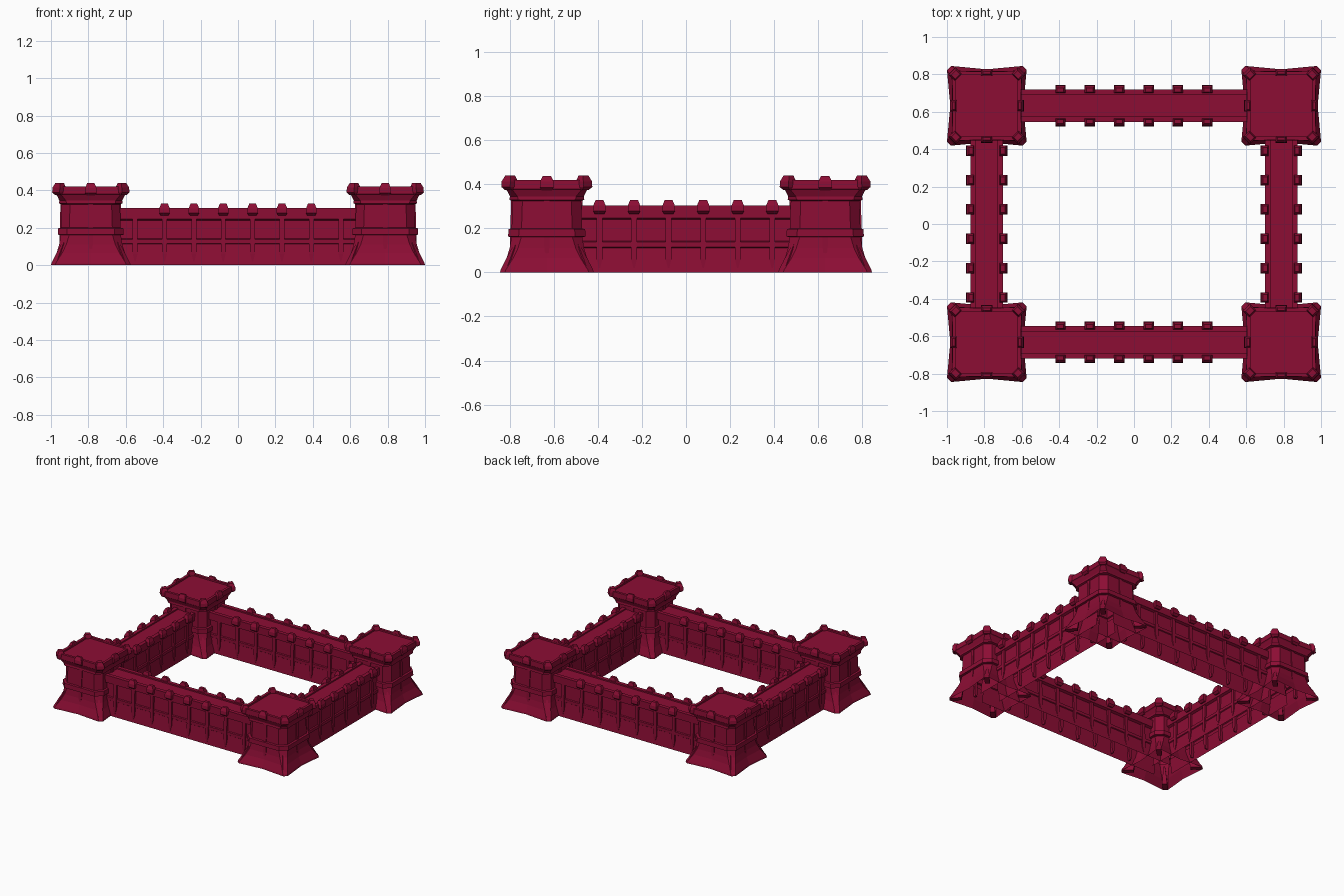
import bpy, bmesh
from math import pi
from mathutils import Matrix

default = bpy.data.objects.get("Cube")
if default:
    bpy.data.objects.remove(default, do_unlink=True)

# Single material
crimson = bpy.data.materials.new("crimson_stone")
colour = (0.262, 0.004, 0.034, 1)
crimson.use_nodes = True
crimson.diffuse_color = colour
crimson.node_tree.nodes["Principled BSDF"].inputs["Base Color"].default_value = colour


def turn(angle):
    return Matrix.Rotation(angle, 4, "Z")


def loft(bm, rings, matrix=Matrix(), caps=(True, True)):
    """Skin a stack of point rings, optionally closing the ends."""
    rows = [[bm.verts.new(matrix @ Matrix.Translation(p).to_translation()) for p in r] for r in rings]
    for a, b in zip(rows, rows[1:]):
        for i in range(len(a)):
            j = (i + 1) % len(a)
            bm.faces.new((a[i], a[j], b[j], b[i]))
    if caps[0]:
        bm.faces.new(rows[0][::-1])
    if caps[1]:
        bm.faces.new(rows[-1])


def tower_ring(z, half, chamfer, middle):
    """Square with chamfered corners and movable edge midpoints."""
    corner = [(middle, 0), (half, half - chamfer), (half - chamfer, half)]
    ring = []
    for k in range(4):
        for x, y in corner:
            for _ in range(k):
                x, y = -y, x
            ring.append((x, y, z))
    return ring


def block(bm, levels, matrix):
    """Tapered block facing +x; each level is z, width, inner x, outer x."""
    loft(bm, [[(a, -w / 2, z), (b, -w / 2, z), (b, w / 2, z), (a, w / 2, z)]
              for z, w, a, b in levels], matrix)


def merlon(bm, z, inner, outer, width, height, matrix):
    block(bm, [(z, width * .75, inner + .01, outer - .015),
               (z + height * .2, width, inner, outer),
               (z + height * .6, width, inner, outer - .002),
               (z + height, width * .62, inner + .006, outer - .014)], matrix)


def finish(bm, name):
    mesh = bpy.data.meshes.new(name)
    bm.to_mesh(mesh)
    bm.free()
    mesh.materials.append(crimson)
    return mesh


def place(mesh, name, x, y, angle=0):
    obj = bpy.data.objects.new(name, mesh)
    obj.matrix_world = Matrix.Translation((x, y, 0)) @ turn(angle)
    bpy.context.collection.objects.link(obj)


TX, TY = .787, .632

# Tower body: spreading foot, band, flared parapet, sunken roof
bm = bmesh.new()
tower_levels = [
    (0, .213, .022, .195), (.012, .210, .024, .193), (.065, .183, .03, .174),
    (.11, .169, .038, .165), (.16, .161, .045, .161),
    (.163, .176, .048, .176), (.197, .174, .048, .174), (.20, .160, .045, .160),
    (.325, .156, .045, .156), (.33, .170, .04, .168), (.345, .168, .035, .166),
    (.375, .182, .025, .178), (.38, .188, .022, .184), (.42, .186, .022, .182),
    (.42, .165, .015, .163), (.408, .165, .015, .163)]
loft(bm, [tower_ring(*level) for level in tower_levels], caps=(False, True))
# Pilasters, merlons and corner spurs on all four sides
for k in range(4):
    side, diagonal = turn(k * pi / 2), turn(k * pi / 2 + pi / 4)
    block(bm, [(.08, .016, .15, .170), (.12, .024, .15, .168), (.33, .024, .15, .162)], side)
    merlon(bm, .373, .163, .198, .062, .065, side)
    merlon(bm, .375, .215, .264, .056, .065, diagonal)
    block(bm, [(0, .036, .2, .284), (.06, .026, .19, .250), (.13, .01, .18, .205)], diagonal)
tower = finish(bm, "corner_tower")
for sx, ex in ((-1, "right"), (1, "left")):
    for sy, ey in ((-1, "front"), (1, "back")):
        place(tower, f"{ey}_{ex}_tower", sx * TX, sy * TY)

# Wall section: sloped base, band, cornice and sunken walkway
half_section = [(.086, 0), (.073, .112), (.079, .116), (.079, .138), (.071, .142),
                (.068, .24), (.086, .248), (.086, .305), (.057, .305), (.057, .295)]
section = half_section + [(-y, z) for y, z in reversed(half_section)]


def wall(name, length, buttresses):
    bm = bmesh.new()
    rows = [[bm.verts.new((x, y, z)) for y, z in section] for x in (-length, length)]
    for i in range(len(section) - 1):
        bm.faces.new((rows[0][i], rows[1][i], rows[1][i + 1], rows[0][i + 1]))
    for facing in (pi / 2, -pi / 2):
        for x, crowned in buttresses:
            m = Matrix.Translation((x, 0, 0)) @ turn(facing)
            # Buttress with a pointed foot
            block(bm, [(.02, .006, .06, .085), (.06, .026, .06, .086),
                       (.255, .026, .06, .082)], m)
            if crowned:
                merlon(bm, .265, .068, .11, .056, .065, m)
    return finish(bm, name)


spots = [(-.393 + .157 * k, True) for k in range(6)]
long_wall = wall("long_wall", TX, spots + [(-.55, False), (.55, False)])
short_wall = wall("short_wall", TY, spots)
for s, ends in ((-1, ("front", "right")), (1, ("back", "left"))):
    place(long_wall, ends[0] + "_wall", 0, s * TY)
    place(short_wall, ends[1] + "_wall", s * TX, 0, pi / 2)
